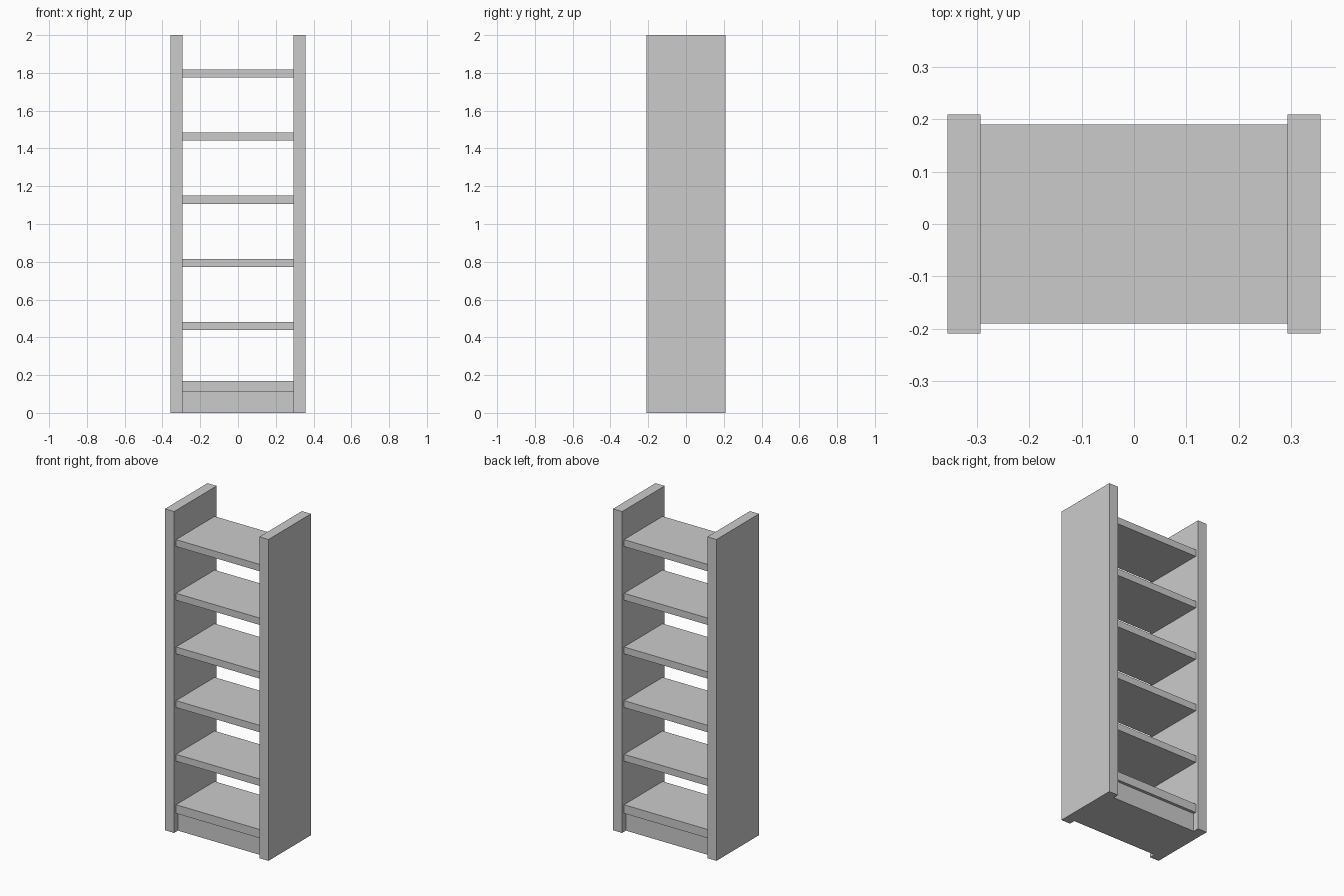
import bpy, bmesh
from mathutils import Vector

if "Cube" in bpy.data.objects:
    bpy.data.objects.remove(bpy.data.objects["Cube"])


def box(name, lo, hi):
    """Axis-aligned box between two corners."""
    lo, hi = Vector(lo), Vector(hi)
    bm = bmesh.new()
    bmesh.ops.create_cube(bm, size=1)
    for v in bm.verts:
        v.co = (lo + hi) / 2 + v.co * (hi - lo)
    mesh = bpy.data.meshes.new(name)
    bm.to_mesh(mesh)
    bm.free()
    obj = bpy.data.objects.new(name, mesh)
    bpy.context.collection.objects.link(obj)
    return obj


OUTER, INNER = 0.3565, 0.2935   # half widths
PANEL_D, SHELF_D, BASE_D = 0.2095, 0.19, 0.172   # half depths

# Upright side panels
box("side_panel_left", (-OUTER, -PANEL_D, 0), (-INNER, PANEL_D, 2))
box("side_panel_right", (INNER, -PANEL_D, 0), (OUTER, PANEL_D, 2))

# Recessed base and thicker bottom shelf
box("base", (-INNER, -BASE_D, 0), (INNER, BASE_D, 0.114))
box("bottom_shelf", (-INNER, -SHELF_D, 0.114), (INNER, SHELF_D, 0.168))

# Evenly spaced upper shelves
for i in range(5):
    z = 0.439 + 0.334 * i
    box(f"shelf_{i + 1}", (-INNER, -SHELF_D, z), (INNER, SHELF_D, z + 0.043))
